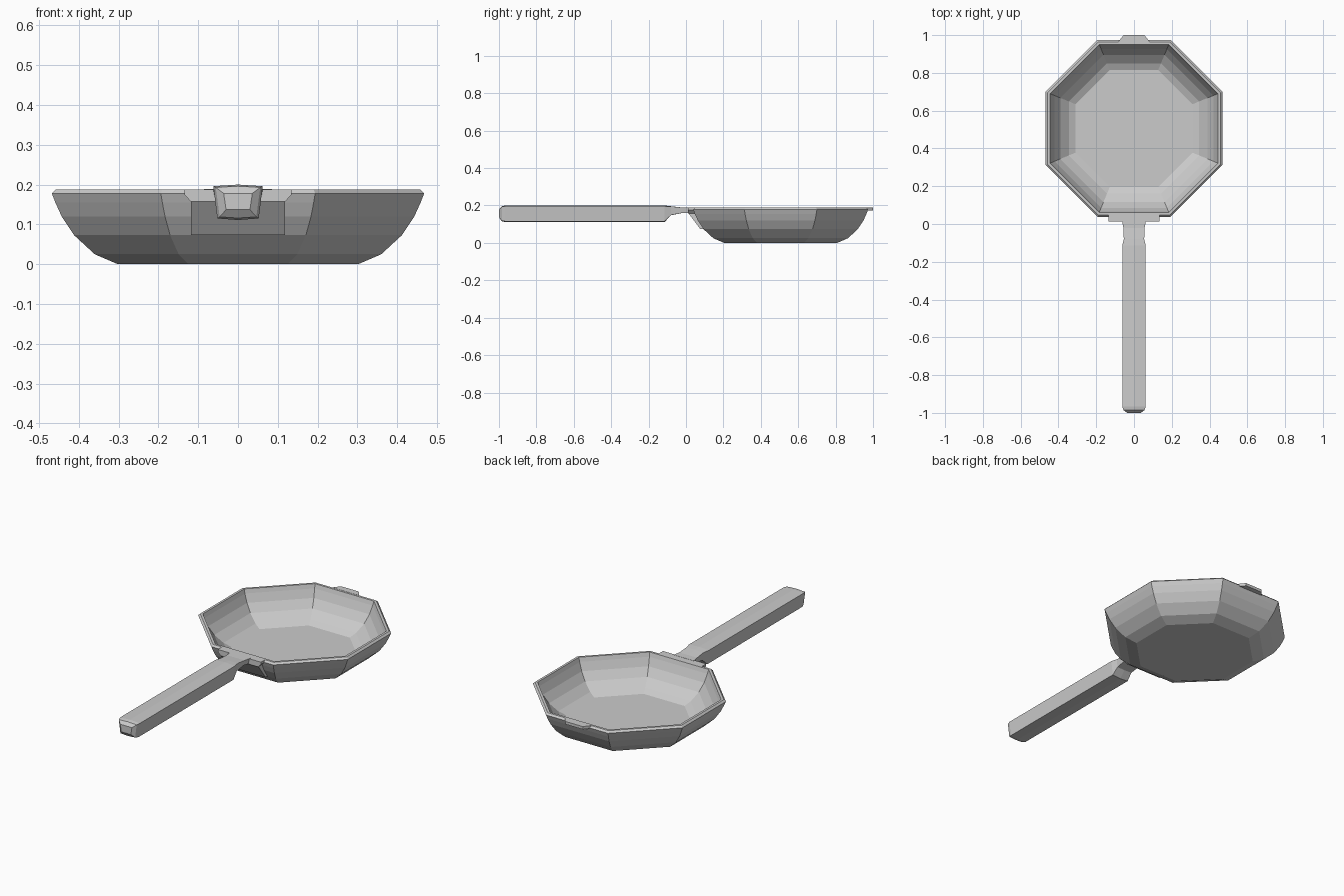
import bpy, bmesh, math
from mathutils import Vector

if "Cube" in bpy.data.objects:
    bpy.data.objects.remove(bpy.data.objects["Cube"])


def loft(name, rings):
    """Skin a chain of equal-length point rings and cap both ends."""
    bm = bmesh.new()
    loops = [[bm.verts.new(p) for p in ring] for ring in rings]
    for a, b in zip(loops, loops[1:]):
        n = len(a)
        for i in range(n):
            j = (i + 1) % n
            bm.faces.new((a[i], a[j], b[j], b[i]))
    bm.faces.new(loops[0])
    bm.faces.new(loops[-1])
    bmesh.ops.recalc_face_normals(bm, faces=bm.faces)
    me = bpy.data.meshes.new(name)
    bm.to_mesh(me)
    bm.free()
    ob = bpy.data.objects.new(name, me)
    bpy.context.collection.objects.link(ob)
    return ob


def octagon(apothem, z):
    r = apothem / math.cos(math.pi / 8)
    angles = [math.pi / 8 + k * math.pi / 4 for k in range(8)]
    return [Vector((r * math.cos(a), 0.506 + r * math.sin(a), z)) for a in angles]


def bar(y, top, bottom, z0, z1, crown=0.0):
    """Tapered cross-section with a slight ridge above and below."""
    return [Vector(p) for p in ((-bottom, y, z0), (0, y, z0 - crown), (bottom, y, z0),
                                (top, y, z1), (0, y, z1 + crown), (-top, y, z1))]


def slab(w_low, y_low, z_low, w_high, y_high, z_high, y_back_low, y_back_high):
    """Rings of a block, lower and upper rectangle."""
    return [[(-w, y, z), (w, y, z), (w, yb, z), (-w, yb, z)]
            for w, y, z, yb in ((w_low, y_low, z_low, y_back_low),
                                (w_high, y_high, z_high, y_back_high))]


# Pan: outer wall up, over the rim, inner wall down to the floor
profile = [(0.302, 0), (0.36, 0.025), (0.412, 0.073), (0.443, 0.12), (0.459, 0.155),
           (0.468, 0.178), (0.458, 0.188), (0.445, 0.188), (0.438, 0.165),
           (0.42, 0.12), (0.39, 0.075), (0.345, 0.035), (0.31, 0.018)]
loft("pan", [octagon(a, z) for a, z in profile])

# Handle bracket: sloped plate under a flat rim plate
loft("bracket_lower", slab(0.118, 0.077, 0.073, 0.118, 0.014, 0.157, 0.1, 0.06))
loft("bracket_plate", [
    [(-w, 0.012, z), (w, 0.012, z), (w, 0.056, z), (-w, 0.056, z)]
    for w, z in ((0.118, 0.157), (0.135, 0.175), (0.135, 0.188))])

# Handle: rounded tip, long grip, and thin neck into the bracket
loft("handle", [
    bar(-1.0, 0.036, 0.03, 0.137, 0.178),
    bar(-0.985, 0.056, 0.046, 0.119, 0.193, 0.003),
    bar(-0.965, 0.062, 0.052, 0.115, 0.196, 0.004),
    bar(-0.115, 0.062, 0.052, 0.115, 0.196, 0.004),
    bar(-0.08, 0.054, 0.048, 0.149, 0.195, 0.001),
    bar(-0.02, 0.056, 0.05, 0.16, 0.189),
    bar(0.02, 0.064, 0.058, 0.158, 0.189)])

# Pouring tab on the far rim
loft("rim_tab", [
    [(-0.085, 0.962, z), (0.085, 0.962, z), (0.055, 1.0, z), (-0.055, 1.0, z)]
    for z in (0.173, 0.189)])
